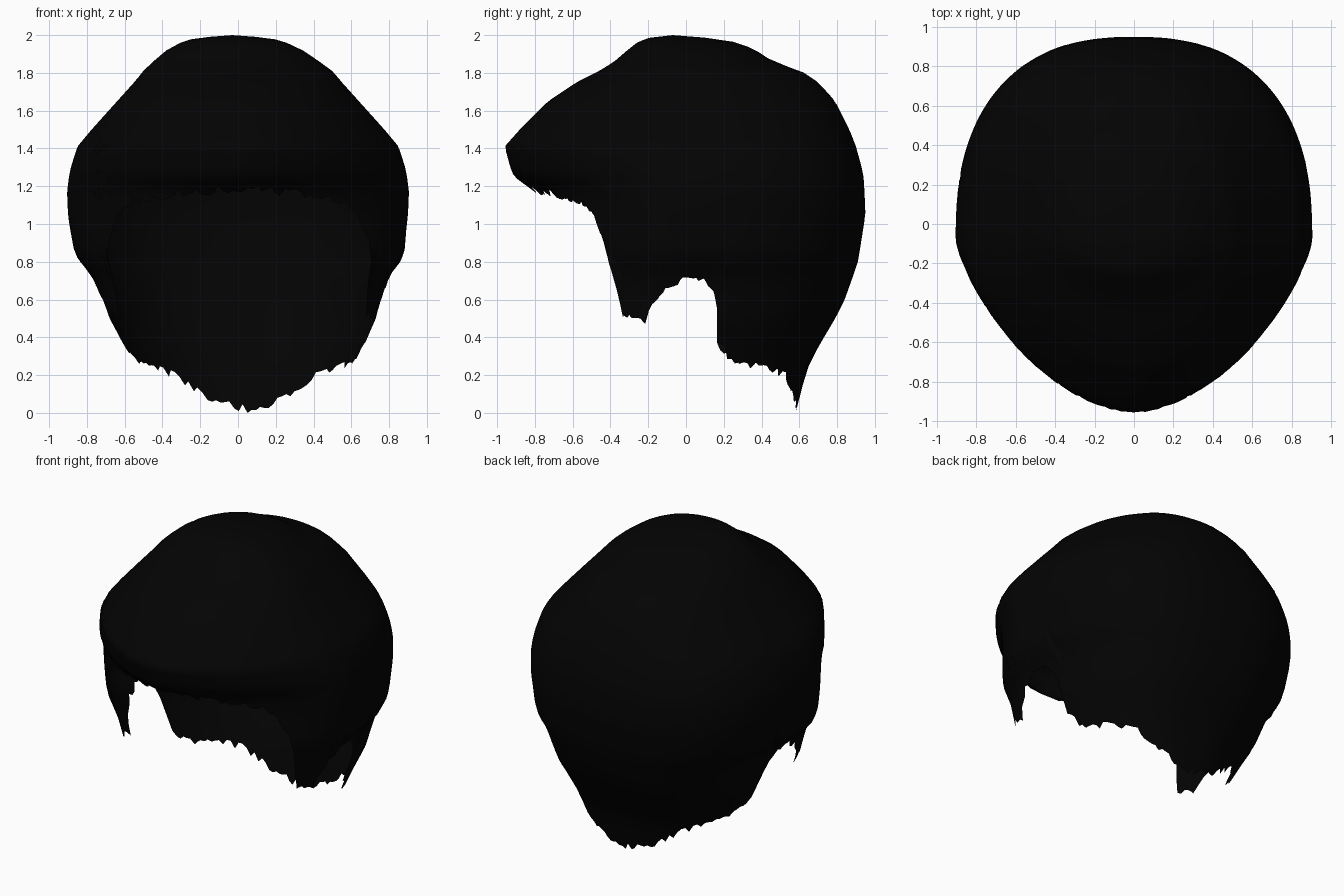
import bpy, bmesh, math, random

if "Cube" in bpy.data.objects:
    bpy.data.objects.remove(bpy.data.objects["Cube"])

random.seed(4)
CY = -.07  # the hair is widest a little in front of the middle

# Extents of the hair mass by height: z, half width, depth to back, depth to front
PROFILE = [(2.0, .0, -.07, .07), (1.985, .2, .12, .2), (1.96, .28, .28, .26), (1.92, .36, .37, .31),
           (1.86, .44, .46, .38), (1.81, .50, .61, .46), (1.75, .55, .70, .58), (1.65, .64, .79, .73),
           (1.5, .775, .865, .88), (1.41, .85, .90, .96), (1.3, .885, .93, .93), (1.25, .895, .94, .91),
           (1.17, .905, .945, .80), (1.05, .9, .95, .75), (.86, .875, .92, .74), (.8, .85, .91, .74),
           (.74, .79, .89, .74), (.6, .745, .84, .74), (.5, .72, .79, .72), (.4, .67, .73, .7),
           (.25, .6, .645, .7), (0, .5, .58, .6)]

# Lower edge of the hair: angle from the back in degrees, height
HEM = [(0, .02), (14, .05), (24, .11), (34, .19), (48, .24), (62, .26), (68, .29), (76, .38), (77.5, .6),
       (83, .69), (90, .72), (97, .67), (104, .59), (107, .49), (117, .52), (119, .7),
       (122, .9), (128, 1.05), (135, 1.12), (150, 1.15), (165, 1.17), (180, 1.18)]


def lerp_table(table, x):
    """Linear lookup in a table sorted by its first column."""
    rows = sorted(table)
    x = min(max(x, rows[0][0]), rows[-1][0])
    for a, b in zip(rows, rows[1:]):
        if x <= b[0]:
            t = (x - a[0]) / (b[0] - a[0])
            return [p + (q - p) * t for p, q in zip(a[1:], b[1:])]


def surface_point(angle, z):
    """Point on the hair surface: superellipse section, narrower at the fringe."""
    w, back, front = lerp_table(PROFILE, z)
    w, back, front = max(w, 1e-4), max(back - CY, 1e-4), max(front + CY, 1e-4)
    s, c = math.sin(angle), math.cos(angle)
    mid = max(0, 1 - abs(z - 1.2) / .8)
    d, p = (back, 2.1 + .35 * (mid if z > 1.2 else 1)) if c > 0 else (front, 2 - .42 * mid)
    r = (abs(s / w) ** p + abs(c / d) ** p) ** (-1 / p)
    shift = .05 * (1 - z) if z < 1 else -.03 * max(0, z - 1.8) * 5
    return (r * s + shift, r * c + CY, z)


# Hair shell: columns running from the crown to a ragged lower edge
COLS, ROWS = 180, 36
bm = bmesh.new()
crown = bm.verts.new((-.03, CY, 2.0))
columns = []
for i in range(COLS):
    angle = 2 * math.pi * i / COLS
    deg = abs(math.degrees(math.atan2(.75 * math.sin(angle), .75 * math.cos(angle) + CY)))
    hem = lerp_table(HEM, deg)[0]
    hem = max(0, hem + random.uniform(-.02, .025)) if i else 0
    columns.append([bm.verts.new(surface_point(angle, 2 - (2 - hem) * (k / ROWS) ** 1.4))
                    for k in range(1, ROWS + 1)])
for a, b in zip(columns, columns[1:] + columns[:1]):
    bm.faces.new((crown, b[0], a[0]))
    for k in range(ROWS - 1):
        bm.faces.new((a[k], b[k], b[k + 1], a[k + 1]))
bmesh.ops.recalc_face_normals(bm, faces=bm.faces)
if sum(f.normal.z for f in bm.faces if crown in f.verts) < 0:
    bmesh.ops.reverse_faces(bm, faces=bm.faces)
for f in bm.faces:
    f.smooth = True

mesh = bpy.data.meshes.new("hair_shell")
bm.to_mesh(mesh)
bm.free()
hair = bpy.data.objects.new("hair_shell", mesh)
bpy.context.collection.objects.link(hair)

black = bpy.data.materials.new("black_hair")
black.diffuse_color = (.001, .001, .001, 1)
black.use_nodes = True
black.node_tree.nodes["Principled BSDF"].inputs["Base Color"].default_value = black.diffuse_color
mesh.materials.append(black)
